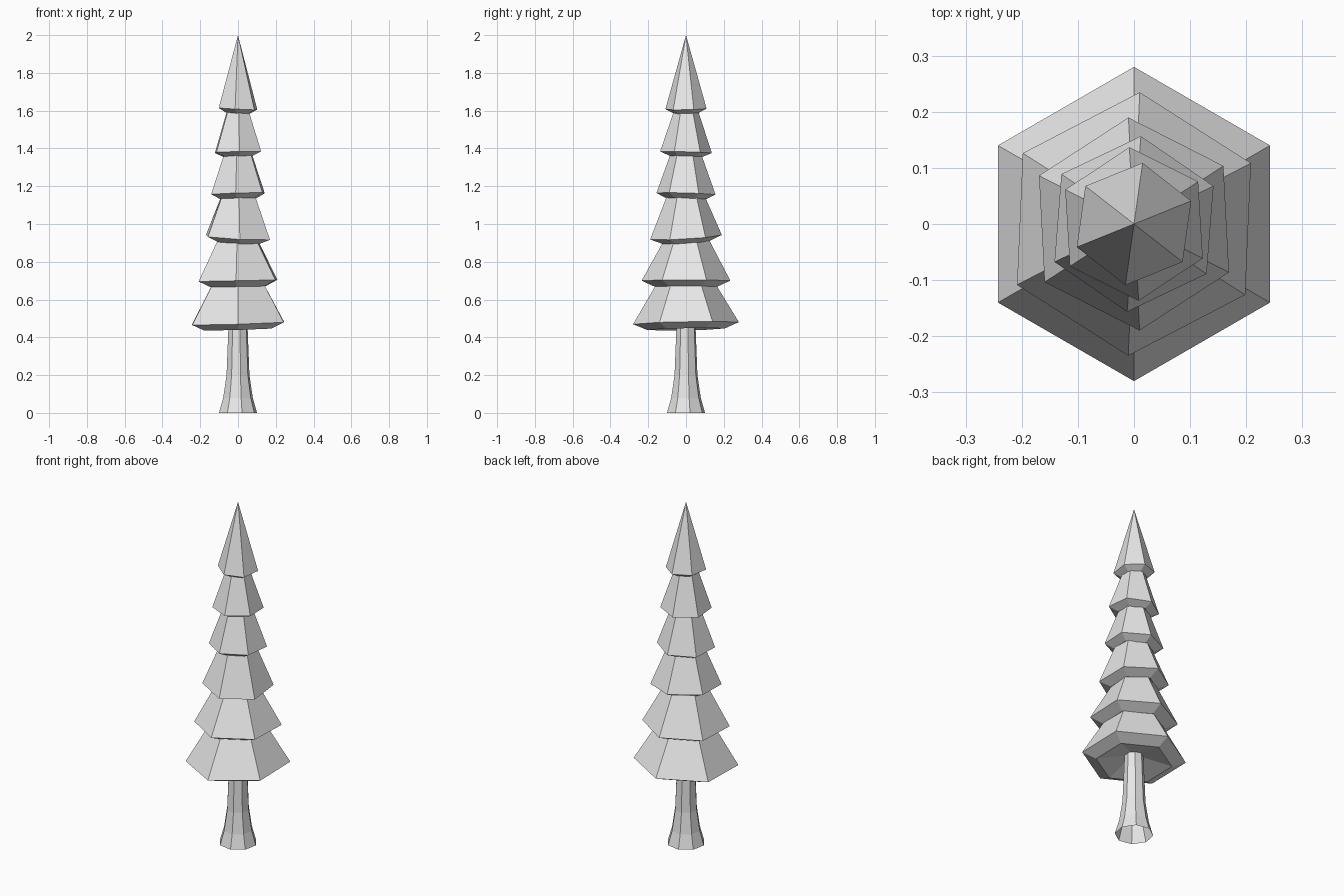
import bpy
import bmesh
import math

if "Cube" in bpy.data.objects:
    bpy.data.objects.remove(bpy.data.objects["Cube"])


def material(name, rgb):
    m = bpy.data.materials.new(name)
    m.diffuse_color = (*rgb, 1.0)
    m.use_nodes = True
    m.node_tree.nodes["Principled BSDF"].inputs["Base Color"].default_value = m.diffuse_color
    return m


grey = material("light grey", (0.8, 0.8, 0.8))


def lathe(name, rings, sides, offset, mat, start=None, end=None, tilts=None):
    """Stack of (z, radius) rings, optionally tilted; start/end are tip heights."""
    bm = bmesh.new()
    loops = []
    for i, (z, r) in enumerate(rings):
        gx, gy = tilts[i] if tilts else (0, 0)
        loop = []
        for k in range(sides):
            a = math.radians(offset + 360 * k / sides)
            x, y = r * math.cos(a), r * math.sin(a)
            loop.append(bm.verts.new((x, y, z + gx * x + gy * y)))
        loops.append(loop)
    for lo, hi in zip(loops, loops[1:]):
        for k in range(sides):
            n = (k + 1) % sides
            bm.faces.new((lo[k], lo[n], hi[n], hi[k]))
    for tip, loop, flip in ((start, loops[0], True), (end, loops[-1], False)):
        if tip is None:
            continue
        v = bm.verts.new((0, 0, tip))
        for k in range(sides):
            n = (k + 1) % sides
            bm.faces.new((loop[n], loop[k], v) if flip else (loop[k], loop[n], v))
    me = bpy.data.meshes.new(name)
    bm.to_mesh(me)
    bm.free()
    me.materials.append(mat)
    ob = bpy.data.objects.new(name, me)
    bpy.context.collection.objects.link(ob)
    return ob


# Flared eight-sided trunk, open at the base
lathe("trunk", [(0, 0.103), (0.08, 0.08), (0.2, 0.062), (0.5, 0.05)], 8, 12, grey)

# Foliage tiers: lower z, lower radius, rim z, rim radius, rotation, tilt
tiers = [
    (0.443, 0.205, 0.475, 0.280, 90.0, (0.03, 0.02)),
    (0.668, 0.165, 0.700, 0.235, 87.5, (0.02, 0.00)),
    (0.903, 0.126, 0.930, 0.190, 93.0, (-0.05, 0.06)),
    (1.134, 0.106, 1.160, 0.157, 85.5, (0.03, -0.03)),
    (1.358, 0.086, 1.380, 0.137, 93.5, (0.02, -0.03)),
    (1.587, 0.068, 1.610, 0.110, 82.0, (-0.05, 0.02)),
]
for i, (z0, r0, z1, r1, rot, tilt) in enumerate(tiers):
    rings = [(z0, r0), (z1, r1)]
    tilts = [tilt, tilt]
    end = 2.0
    if i < len(tiers) - 1:
        # slope continues slightly into the tier above
        nz, nr = tiers[i + 1][:2]
        top_r = nr + (nr - r1) * 0.02 / (nz - z1)
        rings.append((nz + 0.02, top_r))
        tilts.append(tiers[i + 1][5])
        end = None
    lathe(f"foliage_tier_{i + 1}", rings, 6, rot, grey, z0 + 0.05, end, tilts)
